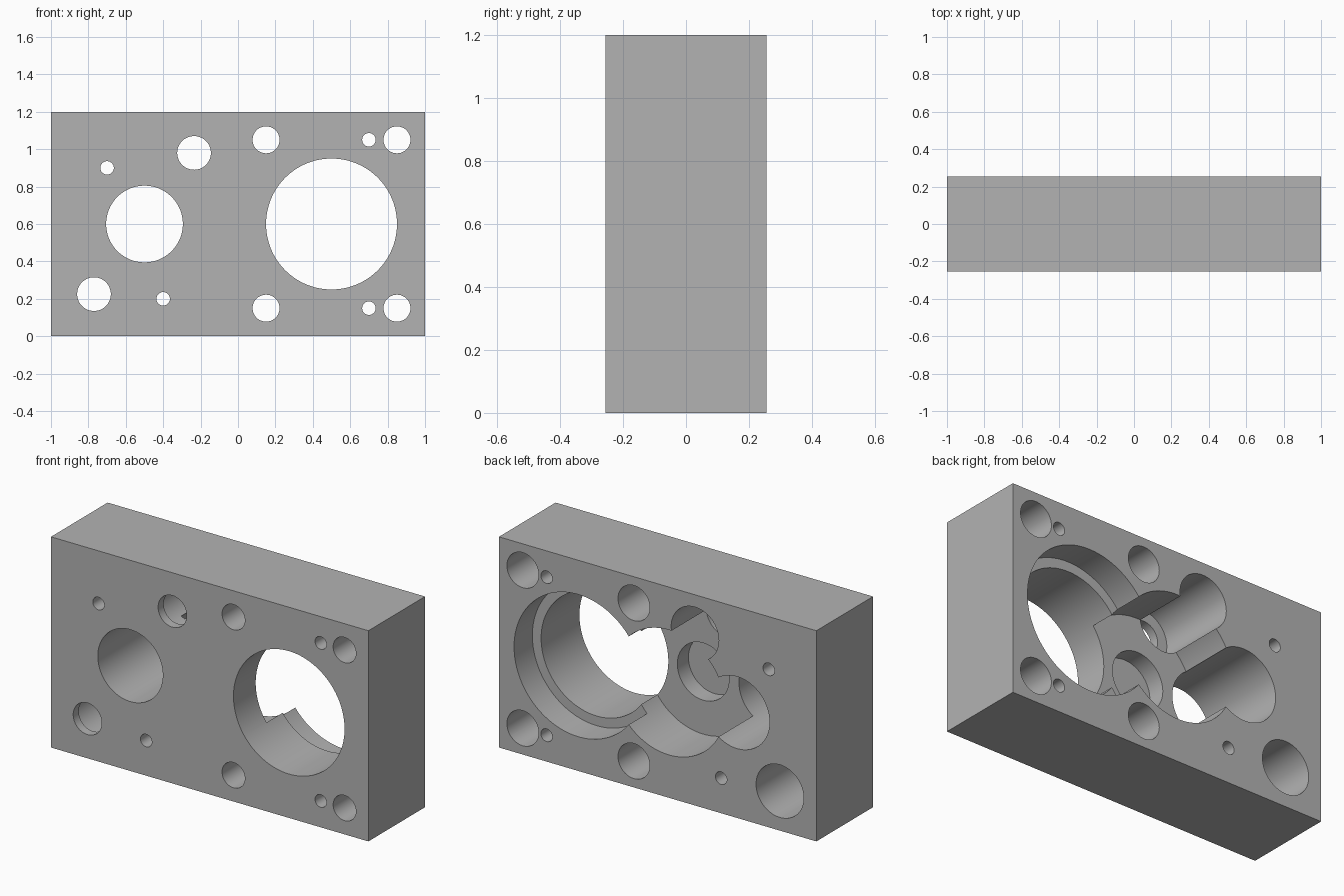
import bpy
import math

cube = bpy.data.objects.get("Cube")
if cube:
    bpy.data.objects.remove(cube, do_unlink=True)

WIDTH, DEPTH, HEIGHT = 2.0, 0.51, 1.2
MID = HEIGHT / 2
BACK = DEPTH / 2
THROUGH = DEPTH + 0.1

grey = bpy.data.materials.new("metal grey")
grey.use_nodes = True
colour = (0.45, 0.45, 0.45, 1)
grey.diffuse_color = colour
grey.node_tree.nodes["Principled BSDF"].inputs["Base Color"].default_value = colour

# Solid block
bpy.ops.mesh.primitive_cube_add(size=1, location=(0, 0, MID))
block = bpy.context.object
block.name = "housing_block"
block.scale = (WIDTH, DEPTH, HEIGHT)
bpy.ops.object.transform_apply(location=True, rotation=False, scale=True)
block.data.materials.append(grey)


def bore(x, z, radius, depth=THROUGH, sides=96):
    """Drill a round hole from the back face to the given depth."""
    top = BACK + 0.05
    bottom = BACK - depth
    bpy.ops.mesh.primitive_cylinder_add(
        vertices=sides, radius=radius, depth=top - bottom,
        location=(x, (top + bottom) / 2, z), rotation=(math.pi / 2, 0, 0))
    cutter = bpy.context.object
    cutter.hide_render = True
    cutter.data.materials.append(grey)
    cut = block.modifiers.new("bore", 'BOOLEAN')
    cut.operation = 'DIFFERENCE'
    cut.solver = 'EXACT'
    cut.object = cutter
    bpy.ops.object.select_all(action='DESELECT')
    block.select_set(True)
    bpy.context.view_layer.objects.active = block
    bpy.ops.object.modifier_apply(modifier=cut.name)
    bpy.data.objects.remove(cutter, do_unlink=True)


# Large stepped bore
bore(0.5, MID, 0.35, sides=128)
bore(0.5, MID, 0.405, 0.165, sides=128)

# Middle pocket with a blind bearing seat
bore(-0.07, MID, 0.356, 0.31, sides=128)
bore(-0.07, MID, 0.163, 0.41)

# Plain shaft bore
bore(-0.5, MID, 0.205)

# Deep counterbores with a thin front lip
for x, z in ((-0.235, 0.98), (-0.77, 0.225)):
    bore(x, z, 0.09)
    bore(x, z, 0.15, 0.46)

# Counterbored bolt holes around the large bore
for x in (0.15, 0.85):
    for z in (0.15, 1.05):
        bore(x, z, 0.072, sides=64)
        bore(x, z, 0.1, 0.3, sides=64)

# Dowel pin holes
for x, z in ((-0.7, 0.9), (-0.4, 0.2), (0.7, 0.15), (0.7, 1.05)):
    bore(x, z, 0.036, sides=48)

bpy.ops.object.shade_smooth_by_angle(angle=math.radians(30))
